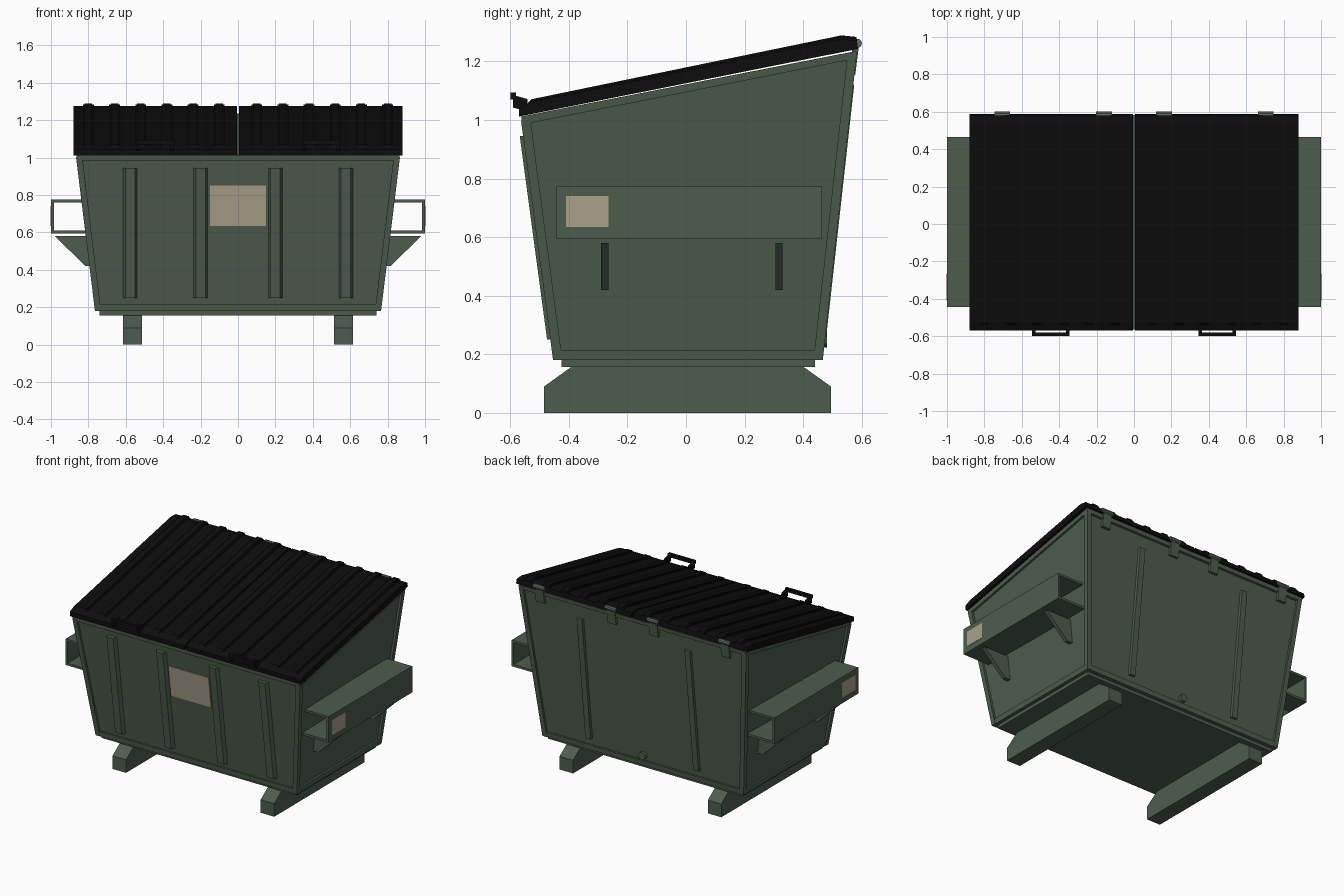
import bpy, bmesh, math

if "Cube" in bpy.data.objects:
    bpy.data.objects.remove(bpy.data.objects["Cube"])


def material(name, rgb):
    m = bpy.data.materials.new(name)
    m.diffuse_color = (*rgb, 1)
    m.use_nodes = True
    m.node_tree.nodes["Principled BSDF"].inputs["Base Color"].default_value = m.diffuse_color
    return m


GREEN = material("dull green paint", (0.077, 0.108, 0.077))
BLACK = material("black plastic", (0.004, 0.004, 0.004))
TAN = material("tan label", (0.40, 0.36, 0.25))
STEEL = material("grey steel", (0.12, 0.14, 0.13))


def loft(name, ring_a, ring_b, mat):
    """Closed solid between two matching rings of 3D points."""
    bm = bmesh.new()
    a = [bm.verts.new(p) for p in ring_a]
    b = [bm.verts.new(p) for p in ring_b]
    n = len(a)
    bm.faces.new(a)
    bm.faces.new(b)
    for i in range(n):
        j = (i + 1) % n
        bm.faces.new((a[i], a[j], b[j], b[i]))
    bmesh.ops.recalc_face_normals(bm, faces=bm.faces)
    me = bpy.data.meshes.new(name)
    bm.to_mesh(me)
    bm.free()
    me.materials.append(mat)
    ob = bpy.data.objects.new(name, me)
    bpy.context.collection.objects.link(ob)
    return ob


def prism_x(name, yz, x0, x1, mat):
    return loft(name, [(x0, y, z) for y, z in yz], [(x1, y, z) for y, z in yz], mat)


def prism_y(name, xz, y0, y1, mat):
    return loft(name, [(x, y0, z) for x, z in xz], [(x, y1, z) for x, z in xz], mat)


def rect(x0, x1, y0, y1, zf, zb):
    """Rectangle with separate front and back heights."""
    return [(x0, y0, zf), (x1, y0, zf), (x1, y1, zb), (x0, y1, zb)]


def box(name, x0, x1, y0, y1, z0, z1, mat):
    return loft(name, rect(x0, x1, y0, y1, z0, z0), rect(x0, x1, y0, y1, z1, z1), mat)


def front_y(z):
    return -0.44 - 0.11 * (z - 0.18) / 0.82


def back_y(z):
    return 0.452 + 0.116 * (z - 0.18) / 1.045


def rib(name, x, z0, z1, wall, out, base, top, mat):
    """Trapezoid bar following a leaning wall."""
    def ring(z):
        y = wall(z)
        return [(x - base / 2, y - out * 0.2, z), (x + base / 2, y - out * 0.2, z),
                (x + top / 2, y + out, z), (x - top / 2, y + out, z)]
    return loft(name, ring(z0), ring(z1), mat)


# Tapered bin body with sloping top
loft("bin_body", rect(-0.75, 0.75, -0.44, 0.452, 0.18, 0.18),
     rect(-0.85, 0.85, -0.55, 0.568, 1.0, 1.225), GREEN)
box("base_plate", -0.74, 0.74, -0.425, 0.44, 0.157, 0.185, GREEN)

# Bottom and top rails
loft("bottom_rail", rect(-0.763, 0.763, -0.452, 0.465, 0.18, 0.18),
     rect(-0.767, 0.767, -0.456, 0.469, 0.215, 0.215), GREEN)
loft("top_rail", rect(-0.862, 0.862, -0.56, 0.58, 0.984, 1.21),
     rect(-0.865, 0.865, -0.563, 0.583, 1.012, 1.236), GREEN)

# Front ribs, back ribs and front label
for i, x in enumerate((-0.577, -0.2, 0.2, 0.577)):
    rib(f"front_rib_{i + 1}", x, 0.25, 0.945, front_y, -0.025, 0.078, 0.05, GREEN)
for i, x in enumerate((-0.41, 0.41)):
    rib(f"back_rib_{i + 1}", x, 0.26, 1.12, back_y, 0.018, 0.045, 0.04, GREEN)
rib("front_label", 0, 0.635, 0.85, front_y, -0.006, 0.302, 0.302, TAN)

# Drain plug at the back
plug = [(0.026 * math.cos(a), 0.25 + 0.026 * math.sin(a))
        for a in [math.tau * k / 12 for k in range(12)]]
prism_y("drain_plug", plug, 0.45, 0.482, GREEN)

LID = [(-0.57, 1.012), (-0.57, 1.042), (-0.525, 1.062), (0.53, 1.276),
       (0.583, 1.272), (0.588, 1.243)]
RIDGE = [(-0.565, 1.03), (-0.528, 1.071), (0.53, 1.289), (0.582, 1.284), (0.586, 1.25)]
HANDLE = [(-0.59, 1.042), (-0.54, 1.03), (-0.542, 1.072), (-0.578, 1.082), (-0.59, 1.08)]
SKID = [(-0.485, 0), (0.495, 0), (0.495, 0.09), (0.40, 0.158), (-0.39, 0.158), (-0.485, 0.09)]
POCKET = [(0.79, 0.775), (1.0, 0.775), (1.0, 0.595), (0.77, 0.595),
          (0.77, 0.611), (0.985, 0.611), (0.985, 0.76), (0.79, 0.76)]
GUSSET = [(0.77, 0.58), (0.98, 0.58), (0.815, 0.42), (0.77, 0.42)]

for s, side in ((-1, "left"), (1, "right")):
    # Corner posts
    loft(f"{side}_front_post", rect(s * 0.732, s * 0.765, -0.454, -0.422, 0.18, 0.18),
         rect(s * 0.832, s * 0.865, -0.563, -0.531, 0.995, 1.0), GREEN)
    loft(f"{side}_back_post", rect(s * 0.732, s * 0.765, 0.435, 0.467, 0.18, 0.18),
         rect(s * 0.832, s * 0.865, 0.551, 0.583, 1.22, 1.225), GREEN)

    # Ground skids
    prism_x(f"{side}_skid", SKID, s * 0.512, s * 0.615, GREEN)

    # Open-ended fork pocket, its gussets and side label
    prism_y(f"{side}_fork_pocket", [(s * x, z) for x, z in POCKET], -0.443, 0.465, GREEN)
    for y, part in ((-0.29, "front"), (0.305, "back")):
        prism_y(f"{side}_{part}_gusset", [(s * x, z) for x, z in GUSSET], y, y + 0.025, GREEN)
    box(f"{side}_label", s * 0.995, s * 1.002, -0.41, -0.265, 0.635, 0.74, TAN)

    # Ridged lid
    prism_x(f"{side}_lid", LID, s * 0.006, s * 0.88, BLACK)
    for i in range(6):
        x = s * (0.1 + 0.14 * i)
        foot = [(x - 0.032, y, z - 0.018) for y, z in RIDGE]
        crown = [(x - 0.02, y, z) for y, z in RIDGE]
        # bevelled cross-section: wide foot and narrow crown
        prism_x(f"{side}_lid_ridge_{i + 1}", RIDGE, x - 0.02, x + 0.02, BLACK)
        prism_x(f"{side}_lid_ridge_foot_{i + 1}", [(y, z - 0.006) for y, z in RIDGE],
                x - 0.029, x + 0.029, BLACK)

    # Lid handle
    for x, part in ((0.345, "inner"), (0.527, "outer")):
        prism_x(f"{side}_handle_{part}_leg", HANDLE, s * x, s * (x + 0.018), BLACK)
    box(f"{side}_handle_bar", s * 0.345, s * 0.545, -0.599, -0.58, 1.07, 1.094, BLACK)

    # Hinges: strap on the back wall and a pin barrel
    for x, part in ((0.16, "inner"), (0.705, "outer")):
        strap = [(0.55, 1.155), (0.578, 1.155), (0.59, 1.25), (0.57, 1.25)]
        prism_x(f"{side}_{part}_hinge_strap", strap, s * x - 0.032, s * x + 0.032, GREEN)
        pin = [(0.585 + 0.016 * math.cos(a), 1.262 + 0.016 * math.sin(a))
               for a in [math.tau * k / 10 for k in range(10)]]
        prism_x(f"{side}_{part}_hinge_pin", pin, s * x - 0.042, s * x + 0.042, STEEL)
